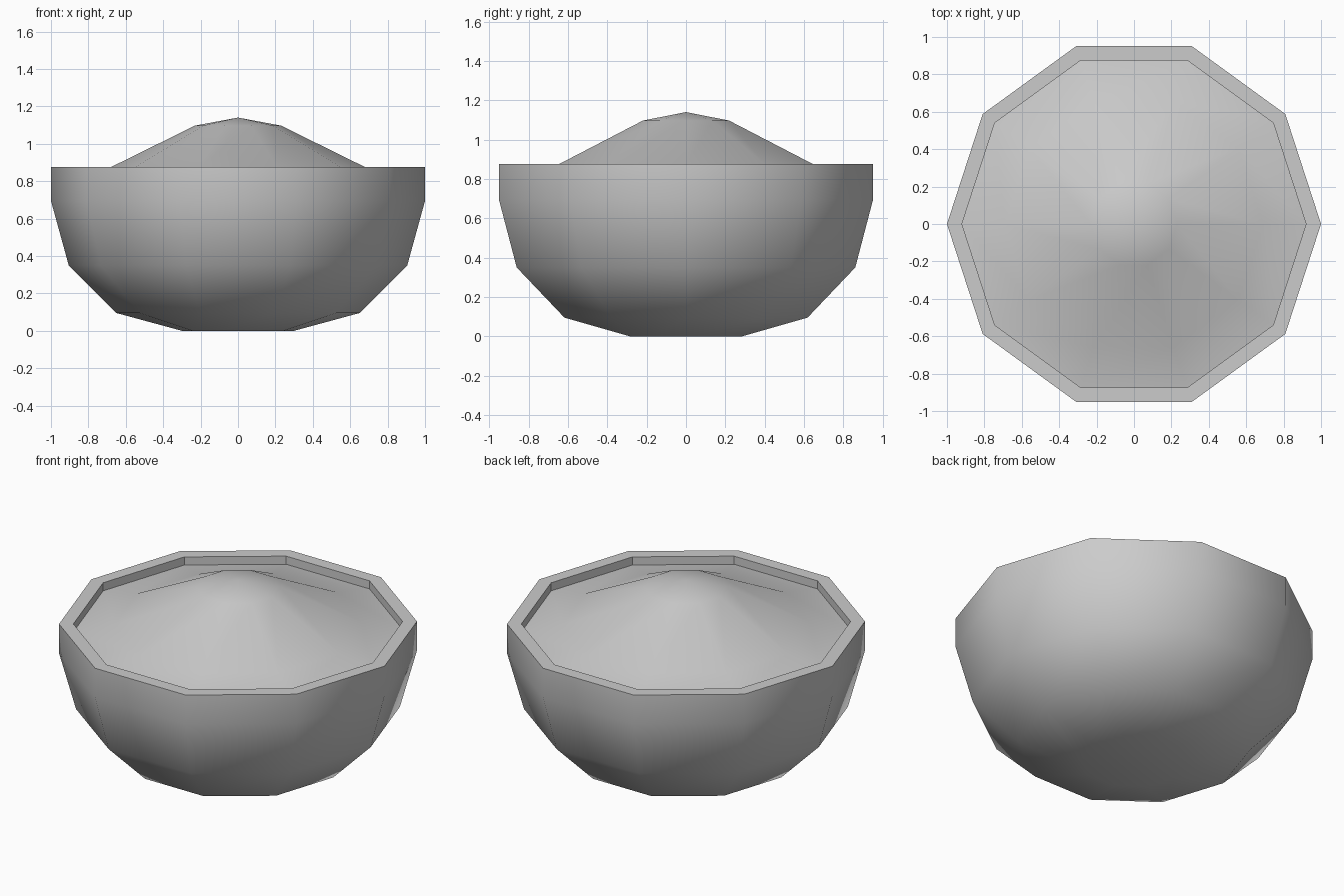
import bpy, math

if "Cube" in bpy.data.objects:
    bpy.data.objects.remove(bpy.data.objects["Cube"])

SIDES = 10

def lathe(name, profile, flat_bands=(), cap_first=False, tip=None, angle=50):
    """Spin (radius, z) points, listed bottom/inside first, into a ten-sided shell."""
    verts, faces = [], []
    for r, z in profile:
        for k in range(SIDES):
            a = 2 * math.pi * k / SIDES
            verts.append((r * math.cos(a), r * math.sin(a), z))
    for b in range(len(profile) - 1):
        for k in range(SIDES):
            n = (k + 1) % SIDES
            i, j = b * SIDES, (b + 1) * SIDES
            faces.append((i + k, i + n, j + n, j + k))
    if cap_first:
        faces.append(tuple(reversed(range(SIDES))))
    if tip is not None:
        verts.append((0, 0, tip))
        last = (len(profile) - 1) * SIDES
        for k in range(SIDES):
            faces.append((last + k, last + (k + 1) % SIDES, len(verts) - 1))
    mesh = bpy.data.meshes.new(name)
    mesh.from_pydata(verts, [], faces)
    obj = bpy.data.objects.new(name, mesh)
    bpy.context.collection.objects.link(obj)
    bpy.ops.object.select_all(action='DESELECT')
    obj.select_set(True)
    bpy.context.view_layer.objects.active = obj
    bpy.ops.object.shade_smooth_by_angle(angle=math.radians(angle))
    for b in flat_bands:
        for k in range(SIDES):
            mesh.polygons[b * SIDES + k].use_smooth = False
    return obj

# Bowl: flat foot, rounded side, flat rim and short faceted inner wall
lathe("bowl",
      [(0.30, 0), (0.65, 0.095), (0.905, 0.35), (1.0, 0.695),
       (1.0, 0.875), (0.92, 0.875), (0.92, 0.825)],
      flat_bands=(4, 5), cap_first=True)

# Heaped contents rising to a soft peak
lathe("heaped_contents",
      [(0.92, 0.825), (0.69, 0.87), (0.23, 1.097)], tip=1.14)
